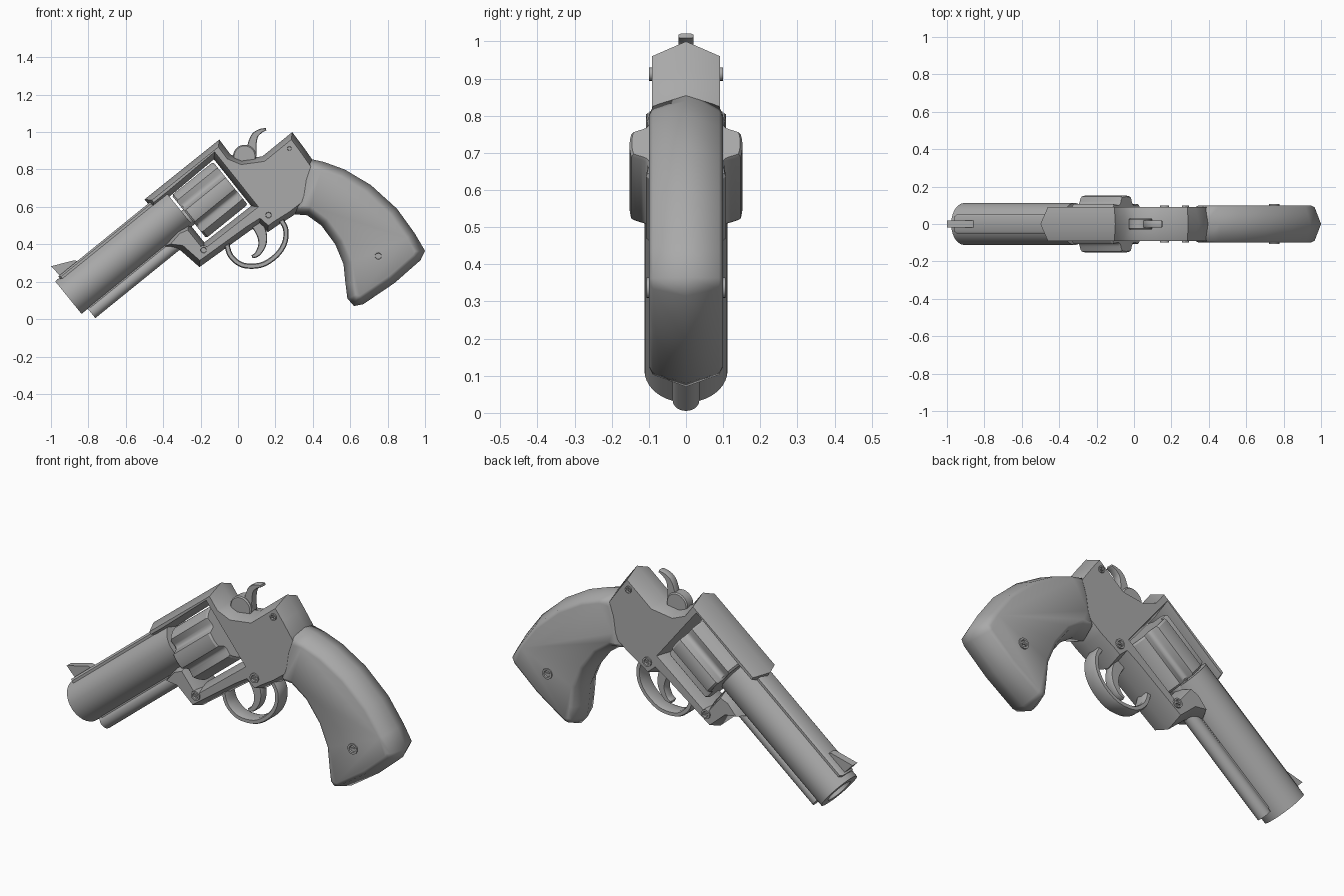
import bpy, bmesh, math
from mathutils import Vector

if "Cube" in bpy.data.objects:
    bpy.data.objects.remove(bpy.data.objects["Cube"], do_unlink=True)

steel = bpy.data.materials.new("grey steel")
GREY = (0.4, 0.4, 0.4, 1)
steel.diffuse_color = GREY
steel.use_nodes = True
steel.node_tree.nodes["Principled BSDF"].inputs["Base Color"].default_value = GREY

MUZZLE = (-0.907, 0, 0.115)
TILT = math.radians(39)


def finish(name, bm, angle=40, tilted=False):
    bmesh.ops.recalc_face_normals(bm, faces=bm.faces)
    mesh = bpy.data.meshes.new(name)
    bm.to_mesh(mesh)
    bm.free()
    mesh.shade_smooth()
    mesh.set_sharp_from_angle(angle=math.radians(angle))
    mesh.materials.append(steel)
    ob = bpy.data.objects.new(name, mesh)
    bpy.context.collection.objects.link(ob)
    if tilted:  # local x runs along the barrel, local z is up from it
        ob.location = MUZZLE
        ob.rotation_euler = (0, -TILT, 0)
    return ob


def loft(rings, bm):
    """Skin a list of closed rings and cap both ends."""
    loops = [[bm.verts.new(p) for p in ring] for ring in rings]
    n = len(loops[0])
    for a, b in zip(loops, loops[1:]):
        for i in range(n):
            bm.faces.new((a[i], a[(i + 1) % n], b[(i + 1) % n], b[i]))
    bm.faces.new(loops[0])
    bm.faces.new(loops[-1])


def inset(points, d):
    """Move a closed outline inwards by d."""
    pts = [Vector(p) for p in points]
    n = len(pts)
    area = sum(pts[i - 1].x * pts[i].y - pts[i].x * pts[i - 1].y for i in range(n))
    s = 1 if area > 0 else -1
    out = []
    for i in range(n):
        e1 = (pts[i] - pts[i - 1]).normalized()
        e2 = (pts[(i + 1) % n] - pts[i]).normalized()
        n1, n2 = Vector((-e1.y, e1.x)) * s, Vector((-e2.y, e2.x)) * s
        mid = (n1 + n2).normalized()
        out.append(pts[i] + mid * d / max(mid.dot(n1), 0.6))
    return out


def slab(name, outline, layers, angle=40, tilted=False):
    """Side outline given thickness; layers are (half width, inset)."""
    bm = bmesh.new()
    full = [(-w, d) for w, d in reversed(layers) if w > 0] + list(layers)
    loft([[(p[0], y, p[1]) for p in inset(outline, d)] for y, d in full], bm)
    return finish(name, bm, angle, tilted)


def smooth_path(pts, steps=5):
    """Catmull-Rom curve through the points."""
    p = [Vector(q) for q in [pts[0]] + pts + [pts[-1]]]
    out = []
    for a, b, c, d in zip(p, p[1:], p[2:], p[3:]):
        for k in range(steps):
            t = k / steps
            out.append(b + (c - a) * t / 2 + (2 * a - 5 * b + 4 * c - d) * t * t / 2
                       + (3 * b - a - 3 * c + d) * t ** 3 / 2)
    return out + [p[-1]]


def ribbon(name, pts, start, end, half_width, round_off):
    """Curved strip that tapers from start to end half thickness."""
    path = smooth_path(pts)
    n = len(path) - 1
    left, right = [], []
    for i, p in enumerate(path):
        t = (path[min(i + 1, n)] - path[max(i - 1, 0)]).normalized()
        side = Vector((-t.y, t.x)) * (start + (end - start) * i / n)
        left.append(p + side)
        right.append(p - side)
    return slab(name, left + right[::-1], [(half_width * 0.7, 0), (half_width, round_off)], 50)


def lathe(name, profile, v=0, sides=40):
    """Turn (distance, radius) pairs about an axis parallel to the barrel."""
    bm = bmesh.new()
    loft([[(u, r * math.cos(2 * math.pi * i / sides), v + r * math.sin(2 * math.pi * i / sides))
           for i in range(sides)] for u, r in profile], bm)
    return finish(name, bm, 35, True)


# Barrel with open bore, ejector rod shroud and cylinder axle
lathe("barrel", [(0.3, 0.07), (0, 0.07), (0, 0.112), (0.76, 0.112)])
lathe("ejector_shroud", [(0.043, 0.036), (0.68, 0.036)], -0.14, 20)
lathe("cylinder_axle", [(0.68, 0.05), (0.8, 0.05)], -0.07, 20)
slab("shroud_web", [(0.06, -0.14), (0.68, -0.14), (0.68, -0.09), (0.06, -0.09)],
     [(0.026, 0)], tilted=True)
slab("barrel_rib", [(0.03, 0.06), (0.67, 0.06), (0.67, 0.122), (0.03, 0.122)],
     [(0.04, 0), (0.052, 0.01)], tilted=True)
slab("front_sight", [(0.04, 0.11), (0.17, 0.11), (0.15, 0.135), (0.033, 0.189)],
     [(0.02, 0)], tilted=True)

# Fluted cylinder
bm = bmesh.new()
rings = []
for u, k in [(0.773, 0.94), (0.783, 1), (1.048, 1), (1.058, 0.96)]:
    ring = []
    for i in range(96):
        a = 2 * math.pi * i / 96
        off = (a + math.pi / 6) % (math.pi / 3) - math.pi / 6
        flute = 0.03 * max(0, 1 - (off / 0.25) ** 2)
        r = (0.152 - flute) * k
        ring.append((u, r * math.sin(a), -0.07 + r * math.cos(a)))
    rings.append(ring)
loft(rings, bm)
finish("cylinder", bm, 30, True)

# Frame wrapped around the cylinder window
frame = [(-0.50, 0.64), (-0.10, 0.96), (-0.04, 0.88), (0.02, 0.855), (0.13, 0.87),
         (0.29, 1.0), (0.35, 0.92), (0.42, 0.82), (0.42, 0.65), (0.29, 0.55),
         (0.21, 0.50), (0.16, 0.465), (0.115, 0.505), (0.06, 0.47), (-0.206, 0.278),
         (-0.307, 0.367), (-0.404, 0.385), (-0.329, 0.481), (-0.26, 0.51),
         (-0.18, 0.41), (0.07, 0.605), (-0.129, 0.854), (-0.359, 0.661), (-0.455, 0.585)]
slab("frame", frame, [(0, 0), (0.092, 0.028)], 50)

# Grip
grip = [(0.37, 0.86), (0.46, 0.84), (0.57, 0.80), (0.71, 0.717), (0.85, 0.59),
        (0.944, 0.46), (1.0, 0.365), (0.976, 0.315), (0.837, 0.193), (0.67, 0.08),
        (0.62, 0.07), (0.585, 0.11), (0.575, 0.187), (0.564, 0.294), (0.52, 0.40),
        (0.446, 0.50), (0.37, 0.555), (0.305, 0.56), (0.295, 0.605), (0.318, 0.668),
        (0.33, 0.75), (0.35, 0.81)]
slab("grip", grip, [(0, 0), (0.089, 0.03), (0.099, 0.048)], 75)

# Trigger, guard and hammer
ribbon("trigger_guard", [(-0.06, 0.40), (-0.04, 0.34), (0.01, 0.295), (0.07, 0.283),
                         (0.14, 0.295), (0.21, 0.345), (0.25, 0.41), (0.255, 0.48),
                         (0.23, 0.53)], 0.014, 0.014, 0.04, 0.005)
ribbon("trigger", [(0.09, 0.53), (0.125, 0.46), (0.13, 0.40), (0.105, 0.35), (0.075, 0.333)],
       0.035, 0.008, 0.024, 0.004)
ribbon("hammer_spur", [(0.07, 0.87), (0.075, 0.93), (0.09, 0.98), (0.12, 1.005), (0.15, 1.015)],
       0.03, 0.006, 0.02, 0.003)
hub = [(0.035 + 0.062 * math.cos(i * math.pi / 12), 0.87 + 0.062 * math.sin(i * math.pi / 12))
       for i in range(24)]
slab("hammer_hub", hub, [(0.024, 0), (0.03, 0.006)])

# Screws through the frame and grip, each with a recessed ring and slot bar
for part, x, z, r, w in [("rear_pin", 0.275, 0.912, 0.018, 0.1),
                         ("frame_screw", 0.163, 0.556, 0.025, 0.1),
                         ("crane_screw", -0.184, 0.369, 0.025, 0.1),
                         ("grip_screw", 0.75, 0.337, 0.028, 0.106)]:
    disc = [(x + r * math.cos(i * math.pi / 8), z + r * math.sin(i * math.pi / 8))
            for i in range(16)]
    slab(part, disc, [(w, 0), (w, r * 0.35), (w - 0.008, r * 0.45)], 30)
    b, h = r * 0.6, r * 0.16
    slab(part + "_bar", [(x - b, z - h), (x + b, z - h), (x + b, z + h), (x - b, z + h)],
         [(w - 0.002, 0)])
